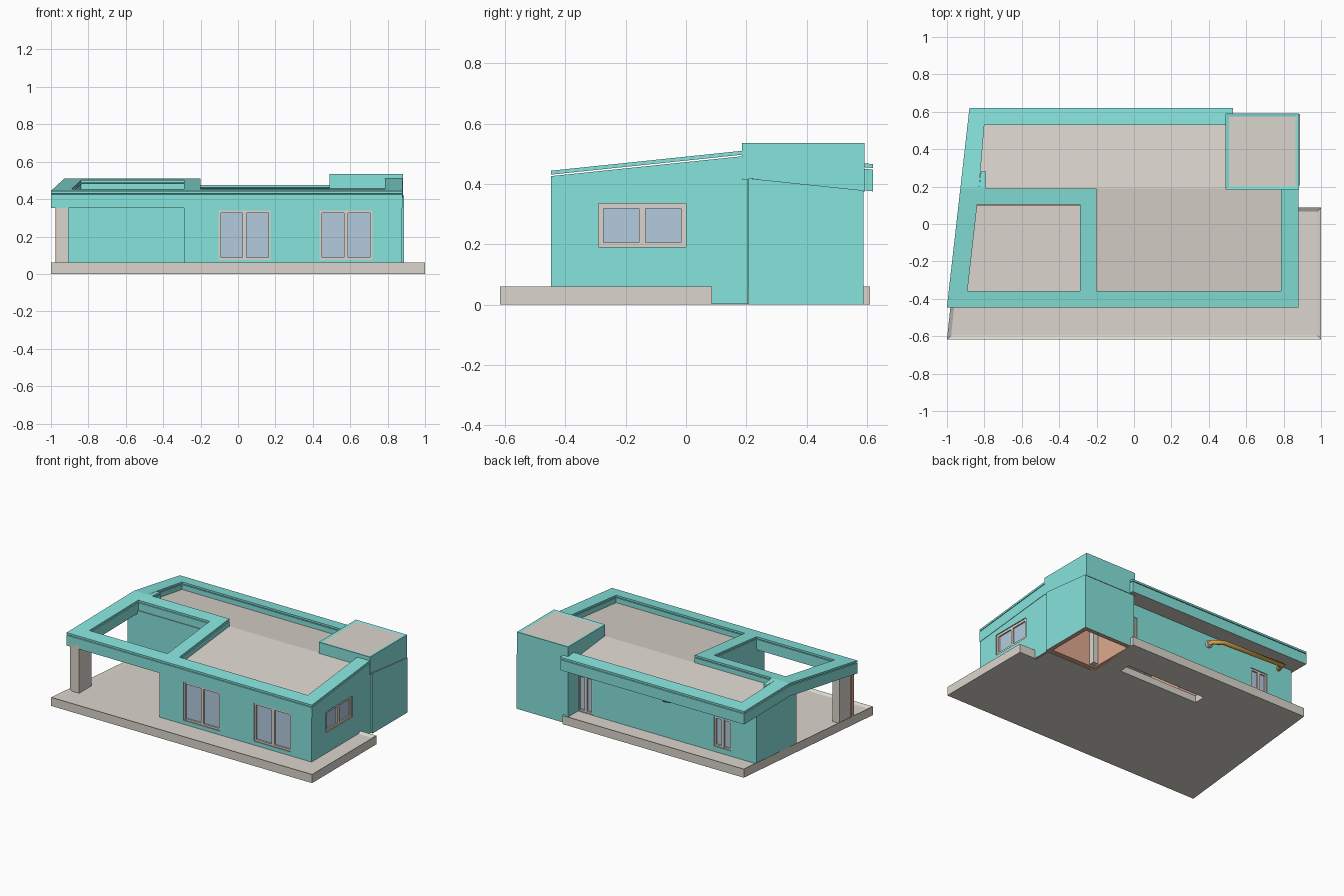
import bpy, bmesh
from mathutils import Vector

cube = bpy.data.objects.get("Cube")
if cube:
    bpy.data.objects.remove(cube, do_unlink=True)


def material(name, r, g, b):
    m = bpy.data.materials.new(name)
    m.use_nodes = True
    color = (r, g, b, 1)
    m.diffuse_color = color
    m.node_tree.nodes["Principled BSDF"].inputs["Base Color"].default_value = color
    return m


TEAL = material("teal_render", 0.24, 0.77, 0.72)
STONE = material("warm_grey", 0.71, 0.67, 0.61)
BRICK = material("brick", 0.74, 0.40, 0.28)
GLASS = material("pale_blue_glass", 0.45, 0.60, 0.74)
OCHRE = material("ochre", 0.70, 0.38, 0.07)

RIDGE_Y, RIDGE_Z, PITCH = 0.19, 0.51, 0.104
FRONT, FRONT_IN = -0.447, -0.357


def roof(drop):
    """Height of the gable surface, lowered by drop."""
    return lambda x, y: RIDGE_Z - PITCH * abs(y - RIDGE_Y) - drop


def flat(z):
    return lambda x, y: z


def le(y, inset=0.0):
    """Point on the slanted left edge, moved inward by inset."""
    return (-0.95 + 0.113 * y + inset, y)


def finish(name, bm, mats, rule=None):
    bmesh.ops.recalc_face_normals(bm, faces=bm.faces)
    if rule:
        for f in bm.faces:
            f.material_index = rule(f)
    mesh = bpy.data.meshes.new(name)
    bm.to_mesh(mesh)
    bm.free()
    for m in mats:
        mesh.materials.append(m)
    ob = bpy.data.objects.new(name, mesh)
    bpy.context.collection.objects.link(ob)
    return ob


def add_prism(bm, pts, top, bottom):
    n = len(pts)
    hi = [bm.verts.new((x, y, top(x, y))) for x, y in pts]
    lo = [bm.verts.new((x, y, bottom(x, y))) for x, y in pts]
    for i in range(n):
        j = (i + 1) % n
        bm.faces.new((lo[i], lo[j], hi[j], hi[i]))
    bm.faces.new(lo[::-1])
    return bm.faces.new(hi)


def sink_top(bm, face, rim, depth):
    """Leave a rim round a face and lower its middle."""
    bm.normal_update()
    bmesh.ops.inset_region(bm, faces=[face], thickness=rim, use_even_offset=True)
    for v in face.verts:
        v.co.z -= depth


def rect(x0, y0, x1, y1):
    return [(x0, y0), (x1, y0), (x1, y1), (x0, y1)]


def prisms(name, outlines, top, bottom, mats, rule=None):
    bm = bmesh.new()
    for pts in outlines:
        add_prism(bm, pts, top, bottom)
    return finish(name, bm, mats, rule)


def wall_ring(name, pts, top, bottom, thick):
    """Hollow mitred walls: render outside, brick inside."""
    n = len(pts)
    inner = []
    for i in range(n):
        p = Vector(pts[i])
        a = (p - Vector(pts[i - 1])).normalized()
        b = (Vector(pts[(i + 1) % n]) - p).normalized()
        na, nb = Vector((-a.y, a.x)), Vector((-b.y, b.x))
        inner.append(p + (na + nb) * thick / (1 + na.dot(nb)))
    bm = bmesh.new()
    rings = [[bm.verts.new((q[0], q[1], z(*p))) for p, q in zip(pts, loop)]
             for loop, z in ((pts, bottom), (pts, top), (inner, top), (inner, bottom))]
    for i in range(n):
        j = (i + 1) % n
        for k in range(4):
            a, b = rings[k], rings[(k + 1) % 4]
            f = bm.faces.new((a[i], a[j], b[j], b[i]))
            f.material_index = 0 if k == 0 else 1
    return finish(name, bm, [TEAL, BRICK])


def cut(target, cutter):
    mod = target.modifiers.new("opening", "BOOLEAN")
    mod.operation, mod.solver, mod.object = "DIFFERENCE", "EXACT", cutter
    bpy.context.view_layer.objects.active = target
    bpy.ops.object.modifier_apply(modifier=mod.name)
    bpy.data.objects.remove(cutter, do_unlink=True)


# Terrace slab with a raised rim
bm = bmesh.new()
top = add_prism(bm, [(-1, -0.617), (1, -0.617), (1, 0.087), (0.865, 0.087), (0.865, 0.2),
                     (0.52, 0.2), (0.52, 0.61), (-0.87, 0.61)], flat(0.06), flat(0))
sink_top(bm, top, 0.02, 0.012)
slab = finish("terrace_slab", bm, [STONE])
cut(slab, prisms("slab_cutter", [rect(-0.24, 0.31, 0.37, 0.39)], flat(0.2), flat(-0.1), [STONE]))

# House walls
house = wall_ring("house_walls", [
    (-0.29, FRONT), (0.877, FRONT), (0.877, 0.205), (0.5, 0.205), (0.5, 0.48),
    le(0.48, 0.02), le(0.19, 0.02), le(0.1, 0.02), (-0.29, 0.1)],
    roof(0.07), flat(0.002), 0.04)


def window(name, axis, face, sign, lo, hi, z0, z1, bar):
    """Cut an opening, then add a slightly recessed two-pane frame."""
    def outline(a, b, d0, d1):
        e0, e1 = sorted((face - sign * d0, face - sign * d1))
        return rect(a, e0, b, e1) if axis == "y" else rect(e0, a, e1, b)
    cutter = prisms(name + "_cutter", [outline(lo, hi, -0.05, 0.07)],
                    flat(z1), flat(z0), [TEAL, BRICK], lambda f: 1)
    cut(house, cutter)
    mid = (lo + hi) / 2
    bm = bmesh.new()
    for c, w in ((lo + bar / 2, bar), (mid, 0.02), (hi - bar / 2, bar)):
        add_prism(bm, outline(c - w / 2, c + w / 2, 0.006, 0.03), flat(z1), flat(z0))
    for z in (z0, z1 - bar):
        add_prism(bm, outline(lo, hi, 0.0065, 0.0295), flat(z + bar), flat(z))
    finish(name + "_frame", bm, [STONE])
    prisms(name + "_glass", [outline(lo, hi, 0.016, 0.024)], flat(z1), flat(z0), [GLASS])


window("front_window_a", "y", FRONT, -1, -0.105, 0.175, 0.075, 0.34, 0.013)
window("front_window_b", "y", FRONT, -1, 0.435, 0.72, 0.075, 0.34, 0.013)
window("side_window", "x", 0.877, 1, -0.29, 0.0, 0.19, 0.335, 0.016)
window("back_door", "y", 0.48, 1, 0.38, 0.495, 0.05, 0.30, 0.012)
window("back_window", "y", 0.48, 1, -0.68, -0.55, 0.085, 0.29, 0.012)

# Roof band: parapets and porch beams following the gable, under a thin coping with a shadow gap
band = [
    [le(FRONT), (0.88, FRONT), (0.785, FRONT_IN), le(FRONT_IN, 0.1)],
    [le(FRONT), le(FRONT_IN, 0.1), le(0.19, 0.1), le(0.19)],
    [(0.88, FRONT), (0.88, 0.19), (0.785, 0.19), (0.785, FRONT_IN)],
    [le(0.53, 0.09), (0.53, 0.53), (0.53, 0.62), le(0.62)],
    [le(0.19), le(0.19, 0.1), le(0.53, 0.09), le(0.62)],
    rect(-0.29, FRONT_IN, -0.2, 0.19),
    [le(0.105, 0.1), (-0.29, 0.105), (-0.29, 0.19), le(0.19, 0.1)],
    [le(0.19, 0.1), (-0.79, 0.19), (-0.79, 0.28), le(0.28, 0.1)],
]
prisms("roof_coping", band, roof(0), roof(0.013), [TEAL])
prisms("roof_band", band, roof(0.018), roof(0.09), [TEAL, STONE],
       lambda f: int(f.normal.z < -0.5))

# Sunken roof deck
prisms("roof_deck", [
    rect(-0.2, FRONT_IN, 0.785, 0.19),
    [le(0.19, 0.1), (0.5, 0.19), (0.5, 0.53), le(0.53, 0.09)],
], roof(0.052), roof(0.088), [STONE])

# Corner tower: hollow shaft, inner post, and a head with a grey inset top
wall_ring("tower_shaft", rect(0.492, 0.207, 0.888, 0.588), roof(0.09), flat(0), 0.03)
prisms("tower_post", [rect(0.52, 0.235, 0.56, 0.275)], flat(0.4), flat(0.01), [STONE])
bm = bmesh.new()
top = add_prism(bm, rect(0.49, 0.185, 0.882, 0.592), flat(0.535), roof(0.095))
sink_top(bm, top, 0.018, 0.004)
finish("tower_head", bm, [TEAL, STONE, BRICK],
       lambda f: 1 if f == top else 2 if f.normal.z < -0.5 else 0)

# Porch column with a brick edge strip
prisms("porch_column", [[(-0.97, FRONT), (-0.905, FRONT), (-0.905, -0.31), le(-0.31, 0.025)]],
       roof(0.05), flat(0.04), [STONE])
prisms("column_edge", [rect(-0.977, FRONT, -0.97, FRONT + 0.03)], roof(0.05), flat(0.04), [BRICK])

# Pipe under the back eaves, with a flange at its low end
curve = bpy.data.curves.new("eaves_pipe", "CURVE")
curve.dimensions = "3D"
curve.bevel_depth = 0.015
curve.bevel_resolution = 2
curve.use_fill_caps = True
path = [(-0.2, 0.47, 0.325), (-0.2, 0.52, 0.325), (-0.28, 0.535, 0.345),
        (-0.76, 0.535, 0.36), (-0.77, 0.47, 0.36)]
spline = curve.splines.new("POLY")
spline.points.add(len(path) - 1)
for p, co in zip(spline.points, path):
    p.co = (*co, 1)
curve.materials.append(OCHRE)
bpy.context.collection.objects.link(bpy.data.objects.new("eaves_pipe", curve))

bpy.ops.mesh.primitive_cylinder_add(vertices=12, radius=0.024, depth=0.02,
                                    location=(-0.2, 0.49, 0.325), rotation=(1.5708, 0, 0))
flange = bpy.context.object
flange.name = "pipe_flange"
flange.data.materials.append(STONE)
